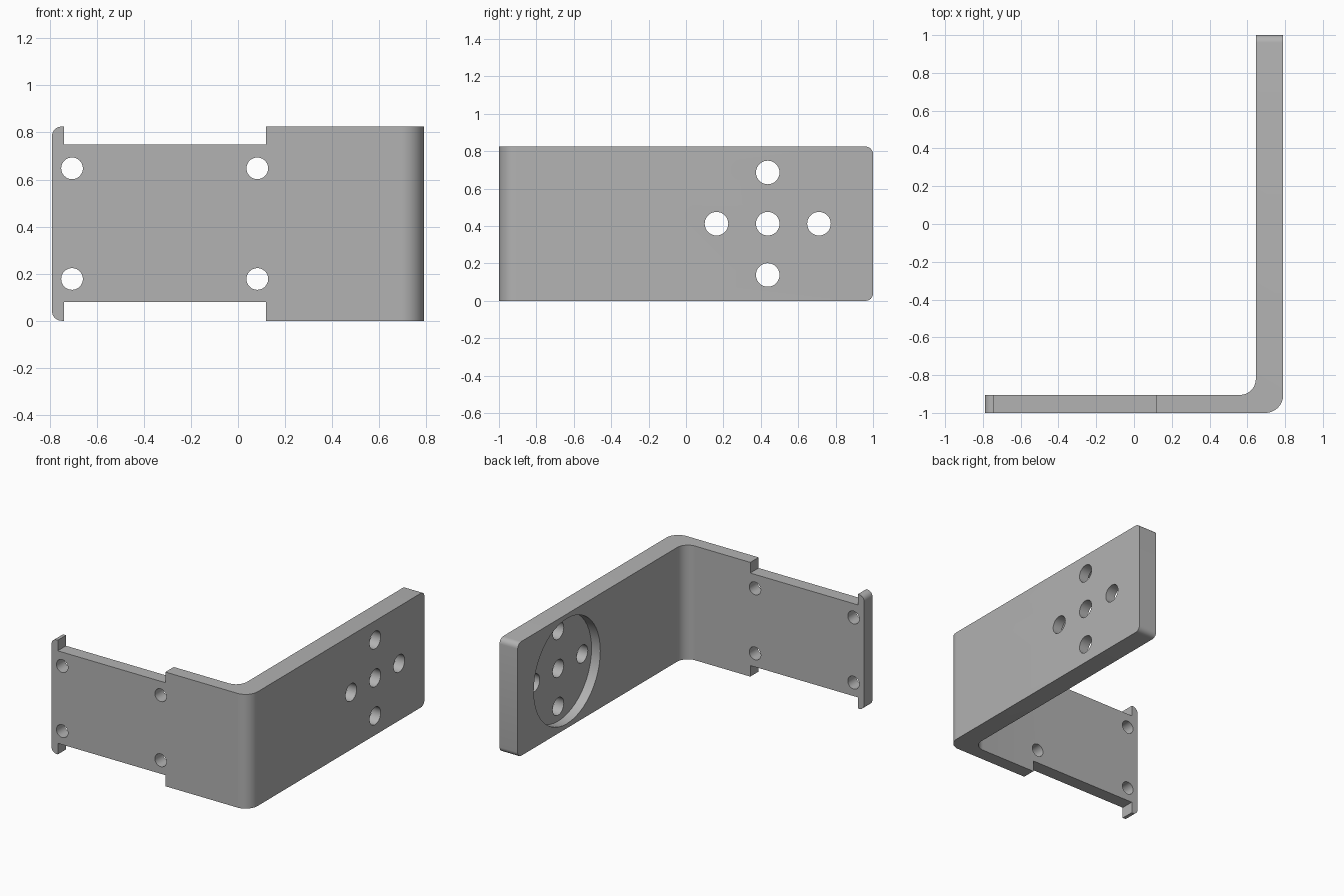
import bpy, bmesh
from math import pi, cos, sin
from mathutils import Matrix, Vector

if "Cube" in bpy.data.objects:
    bpy.data.objects.remove(bpy.data.objects["Cube"])

H = 0.825                 # bracket height
W = 0.79                  # half width
ARM_IN, PLATE_BACK = 0.645, -0.905
MID = H / 2

metal = bpy.data.materials.new("plain_grey")
metal.use_nodes = True
grey = (0.45, 0.45, 0.45, 1)
metal.diffuse_color = grey
metal.node_tree.nodes["Principled BSDF"].inputs["Base Color"].default_value = grey


def new_object(name, bm):
    bmesh.ops.recalc_face_normals(bm, faces=bm.faces)
    mesh = bpy.data.meshes.new(name)
    bm.to_mesh(mesh)
    bm.free()
    mesh.materials.append(metal)
    obj = bpy.data.objects.new(name, mesh)
    bpy.context.collection.objects.link(obj)
    return obj


def arc(cx, cy, r, start, end, steps=12):
    angles = [start + (end - start) * i / steps for i in range(steps + 1)]
    return [(cx + r * cos(a), cy + r * sin(a)) for a in angles]


# Bent bracket: L profile with rounded bend, extruded upwards
R_OUT, R_IN = 0.095, 0.085
profile = [(-W, -1)]
profile += arc(W - R_OUT, -1 + R_OUT, R_OUT, -pi / 2, 0)
profile += [(W, 1), (ARM_IN, 1)]
profile += arc(ARM_IN - R_IN, PLATE_BACK + R_IN, R_IN, 0, -pi / 2)
profile += [(-W, PLATE_BACK)]

bm = bmesh.new()
base = bm.faces.new([bm.verts.new((x, y, 0)) for x, y in profile])
top = bmesh.ops.extrude_face_region(bm, geom=[base])["geom"]
bmesh.ops.translate(bm, verts=[v for v in top if isinstance(v, bmesh.types.BMVert)],
                    vec=(0, 0, H))

# Rounded corners at both free ends
def is_end_corner(edge):
    a, b = (v.co for v in edge.verts)
    level = abs(a.z - b.z) < 1e-4
    return level and (max(a.x, b.x) < -W + 1e-4 or min(a.y, b.y) > 1 - 1e-4)

bmesh.ops.bevel(bm, geom=[e for e in bm.edges if is_end_corner(e)],
                offset=0.04, segments=6, profile=0.5, affect='EDGES')
bracket = new_object("bracket", bm)


def cut(name, bm):
    cutter = new_object(name, bm)
    cutter.hide_render = True
    mod = bracket.modifiers.new(name, 'BOOLEAN')
    mod.operation, mod.solver, mod.object = 'DIFFERENCE', 'EXACT', cutter
    bpy.context.view_layer.objects.active = bracket
    bpy.ops.object.modifier_apply(modifier=name)
    bpy.data.objects.remove(cutter)


def drill(name, centre, radius, depth, axis):
    bm = bmesh.new()
    turn = Vector((0, 0, 1)).rotation_difference(Vector(axis)).to_matrix().to_4x4()
    bmesh.ops.create_cone(bm, cap_ends=True, segments=48, radius1=radius, radius2=radius,
                          depth=depth, matrix=Matrix.Translation(centre) @ turn)
    cut(name, bm)


# Notches along the top and bottom of the front plate
for name, z in (("bottom_notch", 0.08 - 0.1), ("top_notch", H - 0.077 + 0.1)):
    bm = bmesh.new()
    bmesh.ops.create_cube(bm, size=1, matrix=Matrix.Translation((-0.31, -0.95, z))
                          @ Matrix.Diagonal((0.86, 0.4, 0.2, 1)))
    cut(name, bm)

# Four screw holes through the front plate
for x in (-0.705, 0.082):
    for side in (-1, 1):
        drill("plate_hole", (x, -0.95, MID + side * 0.235), 0.046, 0.4, (0, 1, 0))

# Round recess on the inner face of the arm, then five holes through it
HUB_Y = 0.437
drill("round_recess", (ARM_IN - 0.03, HUB_Y, MID), 0.38, 0.2, (1, 0, 0))
for dy, dz in ((0, 0), (1, 0), (-1, 0), (0, 1), (0, -1)):
    drill("arm_hole", (0.7, HUB_Y + dy * 0.274, MID + dz * 0.274), 0.063, 0.6, (1, 0, 0))

# Smooth bends and holes, crisp edges
bpy.ops.object.select_all(action='DESELECT')
bracket.select_set(True)
bpy.context.view_layer.objects.active = bracket
bpy.ops.object.shade_smooth_by_angle(angle=pi / 6)
